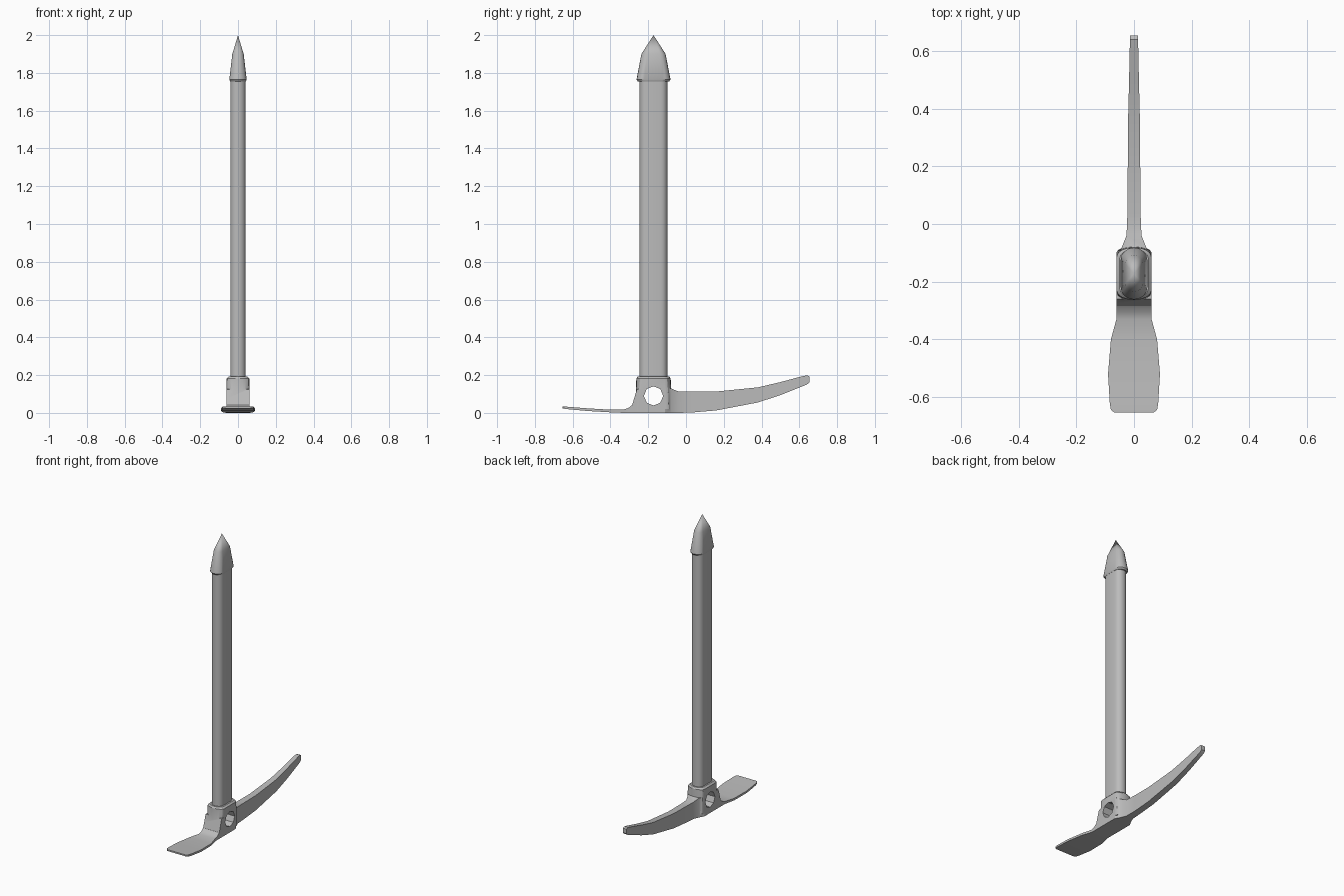
import bpy, bmesh
from math import sin, cos, pi, radians

if "Cube" in bpy.data.objects:
    bpy.data.objects.remove(bpy.data.objects["Cube"], do_unlink=True)

steel = bpy.data.materials.new("grey steel")
steel.use_nodes = True
GREY = (0.5, 0.5, 0.5, 1)
steel.diffuse_color = GREY
steel.node_tree.nodes["Principled BSDF"].inputs["Base Color"].default_value = GREY

AXIS_Y = -0.172  # the shaft stands forward of the centre


def loft(name, rings):
    """Skin a closed solid through rings of equal point count."""
    bm = bmesh.new()
    loops = [[bm.verts.new(p) for p in ring] for ring in rings]
    n = len(loops[0])
    for a, b in zip(loops, loops[1:]):
        for i in range(n):
            j = (i + 1) % n
            bm.faces.new((a[i], a[j], b[j], b[i]))
    bm.faces.new(loops[0][::-1])
    bm.faces.new(loops[-1])
    bmesh.ops.remove_doubles(bm, verts=bm.verts, dist=0.0002)
    bmesh.ops.recalc_face_normals(bm, faces=bm.faces)
    mesh = bpy.data.meshes.new(name)
    bm.to_mesh(mesh)
    bm.free()
    mesh.materials.append(steel)
    obj = bpy.data.objects.new(name, mesh)
    bpy.context.collection.objects.link(obj)
    return obj


def oval(z, hx, hy, cap, y=AXIS_Y, steps=8):
    """Flat-sided oval ring: straight sides and rounded ends of depth cap."""
    ring = []
    for side in (1, -1):
        for i in range(steps + 1):
            a = pi * i / steps
            ring.append((side * hx * cos(a), y + side * (hy - cap + cap * sin(a)), z))
    return ring


def select_only(obj):
    bpy.ops.object.select_all(action="DESELECT")
    obj.select_set(True)
    bpy.context.view_layer.objects.active = obj


def smooth(obj, angle=35):
    select_only(obj)
    bpy.ops.object.shade_smooth_by_angle(angle=radians(angle))


def combine(target, tool, operation):
    select_only(target)
    mod = target.modifiers.new(operation.lower(), "BOOLEAN")
    mod.operation = operation
    mod.solver = "EXACT"
    mod.object = tool
    bpy.ops.object.modifier_apply(modifier=mod.name)
    bpy.data.objects.remove(tool, do_unlink=True)


# Shaft
shaft = loft("shaft", [oval(z, 0.04, 0.075, 0.035) for z in (0.16, 1.77)])
smooth(shaft)

# Spike with a small lip at its base
spike = loft("spike", [
    oval(1.755, 0.041, 0.083, 0.038), oval(1.765, 0.046, 0.09, 0.042),
    oval(1.90, 0.03, 0.064, 0.03), oval(2.0, 0.0, 0.0, 0.0)])
smooth(spike)

# Head: adze, block and pick as one bar of (y, bottom, top, half width)
stations = [
    (-0.654, 0.024, 0.034, 0.068), (-0.645, 0.022, 0.034, 0.080),
    (-0.62, 0.019, 0.032, 0.084), (-0.52, 0.010, 0.024, 0.090),
    (-0.40, 0.003, 0.017, 0.080), (-0.33, 0.0, 0.018, 0.061),
    (-0.305, 0.0, 0.026, 0.06), (-0.285, 0.0, 0.042, 0.06),
    (-0.275, 0.0, 0.075, 0.06), (-0.26, 0.0, 0.125, 0.06),
    (-0.11, 0.0, 0.13, 0.06), (-0.08, 0.0, 0.13, 0.042),
    (-0.04, 0.0, 0.113, 0.026), (0.03, 0.002, 0.112, 0.023),
    (0.16, 0.013, 0.113, 0.022), (0.38, 0.055, 0.135, 0.020),
    (0.50, 0.094, 0.163, 0.017), (0.60, 0.134, 0.190, 0.015),
    (0.64, 0.150, 0.199, 0.014), (0.654, 0.163, 0.193, 0.013)]
head = loft("head", [[(-w, y, lo), (w, y, lo), (w, y, hi), (-w, y, hi)]
                     for y, lo, hi, w in stations])

# Rounded socket that grips the shaft
socket = loft("socket", [
    oval(0.02, 0.06, 0.094, 0.02), oval(0.10, 0.06, 0.094, 0.025),
    oval(0.182, 0.06, 0.091, 0.032), oval(0.192, 0.05, 0.084, 0.032)])
combine(head, socket, "UNION")

# Eight-sided carabiner hole through the head
hole = loft("hole", [[(x, AXIS_Y + 0.051 * sin(pi * i / 4), 0.09 + 0.051 * cos(pi * i / 4))
                      for i in range(8)] for x in (-0.2, 0.2)])
hole.hide_render = True
combine(head, hole, "DIFFERENCE")
smooth(head, 30)
